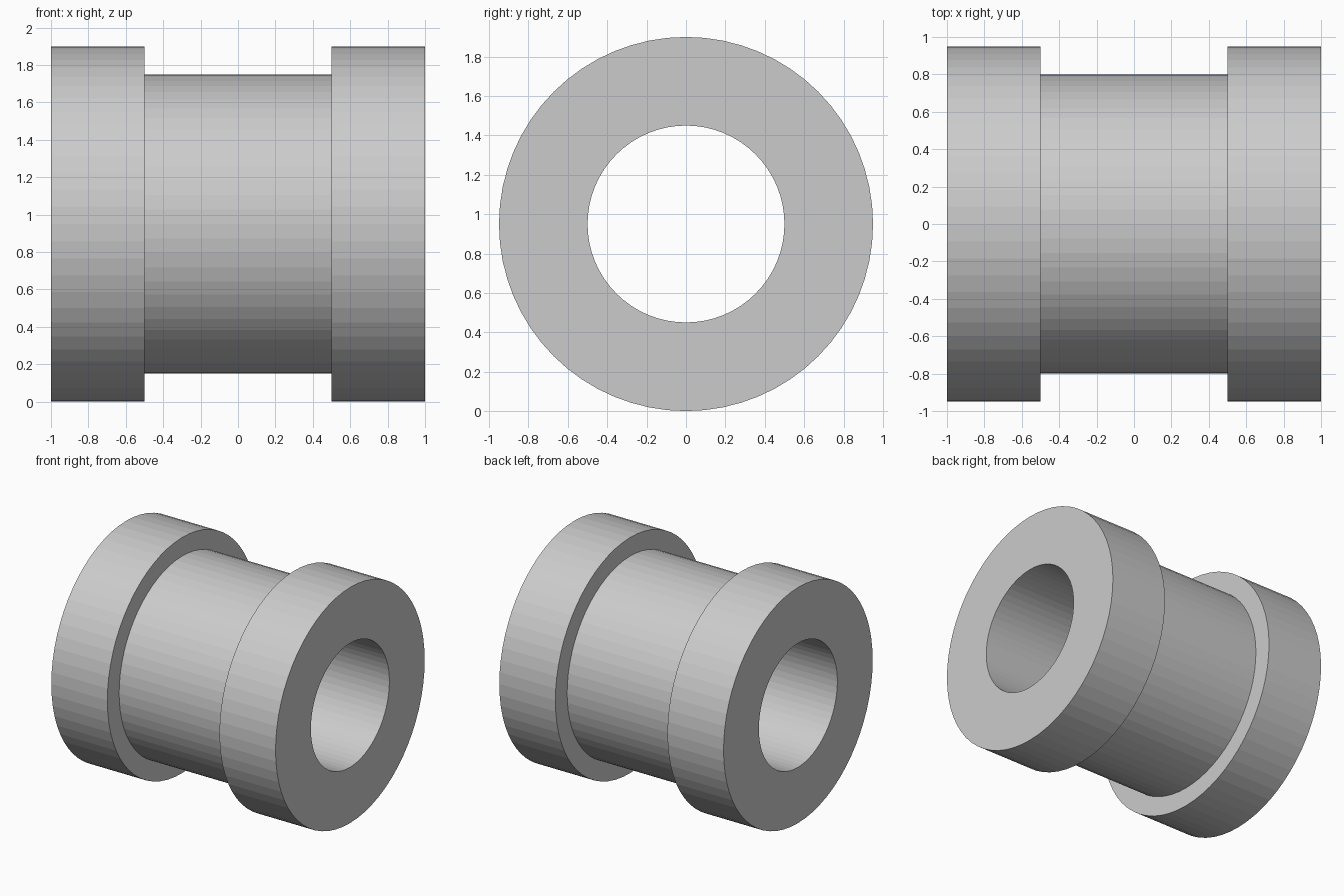
import bpy, bmesh
from math import cos, sin, tau

if "Cube" in bpy.data.objects:
    bpy.data.objects.remove(bpy.data.objects["Cube"])

SIDES = 64
AXIS_Z = 0.95

# Closed half-section (x, radius): bore, two flanges and the narrower middle
half = [(1.0, 0.5), (1.0, 0.95), (0.5, 0.95), (0.5, 0.8)]
profile = half + [(-x, r) for x, r in reversed(half)]

# Sweep the section around the x axis
bm = bmesh.new()
rings = []
for i in range(SIDES):
    a = tau * i / SIDES
    rings.append([bm.verts.new((x, r * cos(a), AXIS_Z + r * sin(a))) for x, r in profile])
n = len(profile)
for i in range(SIDES):
    a, b = rings[i], rings[(i + 1) % SIDES]
    for j in range(n):
        k = (j + 1) % n
        bm.faces.new((a[j], a[k], b[k], b[j]))
bmesh.ops.recalc_face_normals(bm, faces=bm.faces)

# Flanged bushing
mesh = bpy.data.meshes.new("flanged_bushing")
bm.to_mesh(mesh)
bm.free()
bushing = bpy.data.objects.new("flanged_bushing", mesh)
bpy.context.collection.objects.link(bushing)
